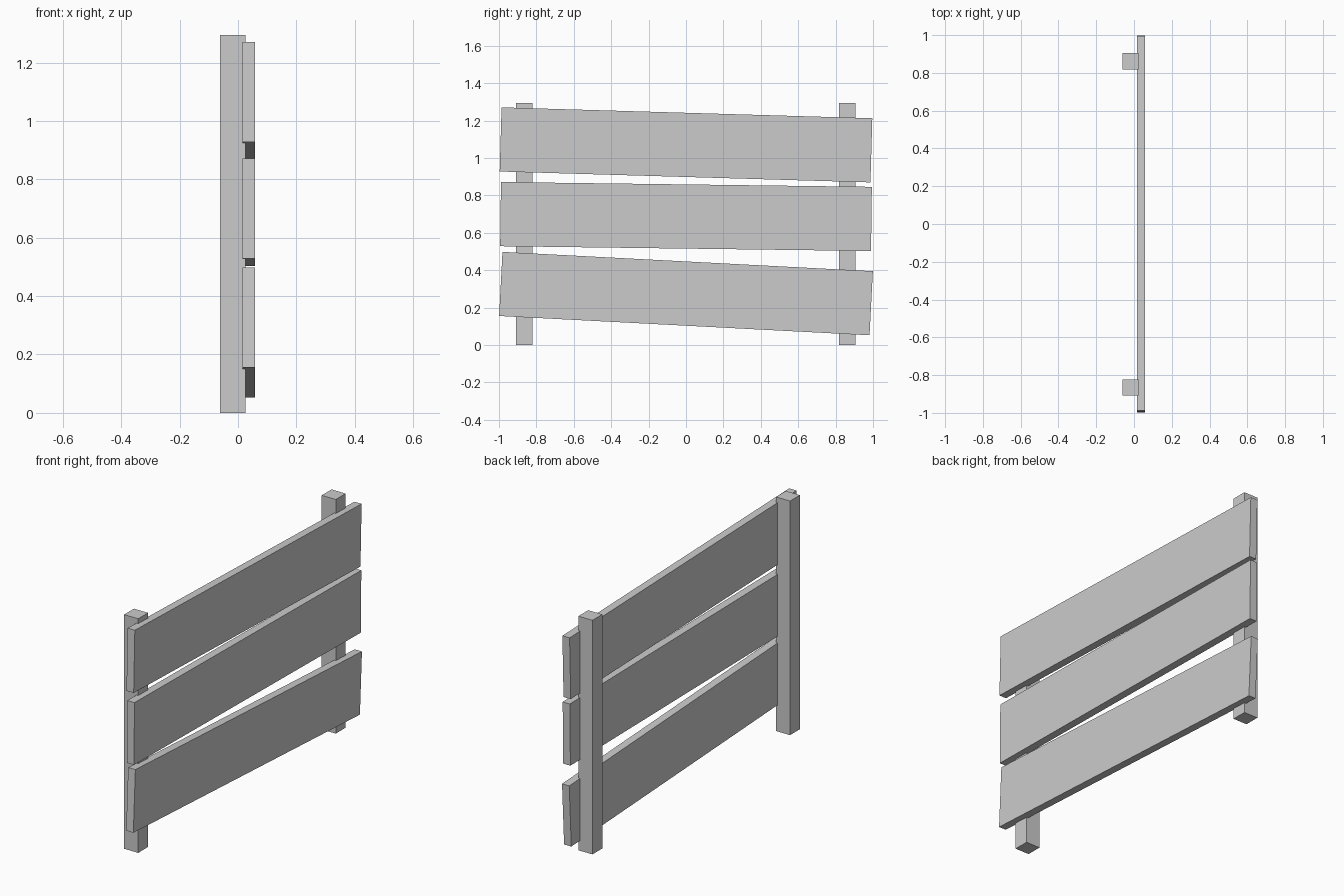
import bpy
from math import radians

if "Cube" in bpy.data.objects:
    bpy.data.objects.remove(bpy.data.objects["Cube"])


def box(name, size, location, tilt=0.0):
    bpy.ops.mesh.primitive_cube_add(size=1, location=location)
    obj = bpy.context.object
    obj.name = name
    obj.scale = size
    bpy.ops.object.transform_apply(location=False, rotation=False, scale=True)
    obj.rotation_euler.x = radians(tilt)
    return obj


# Two upright square posts
POST_HEIGHT = 1.295
for side, y in (("front", -0.865), ("back", 0.862)):
    box(f"{side}_post", (0.086, 0.086, POST_HEIGHT), (-0.018, y, POST_HEIGHT / 2))

# Three crooked planks let slightly into the posts: height, tilt in degrees
planks = (
    ("lower_plank", 0.275, -2.98),
    ("middle_plank", 0.687, -0.74),
    ("upper_plank", 1.070, -1.68),
)
for name, z, tilt in planks:
    box(name, (0.044, 1.983, 0.343), (0.037, 0, z), tilt)
